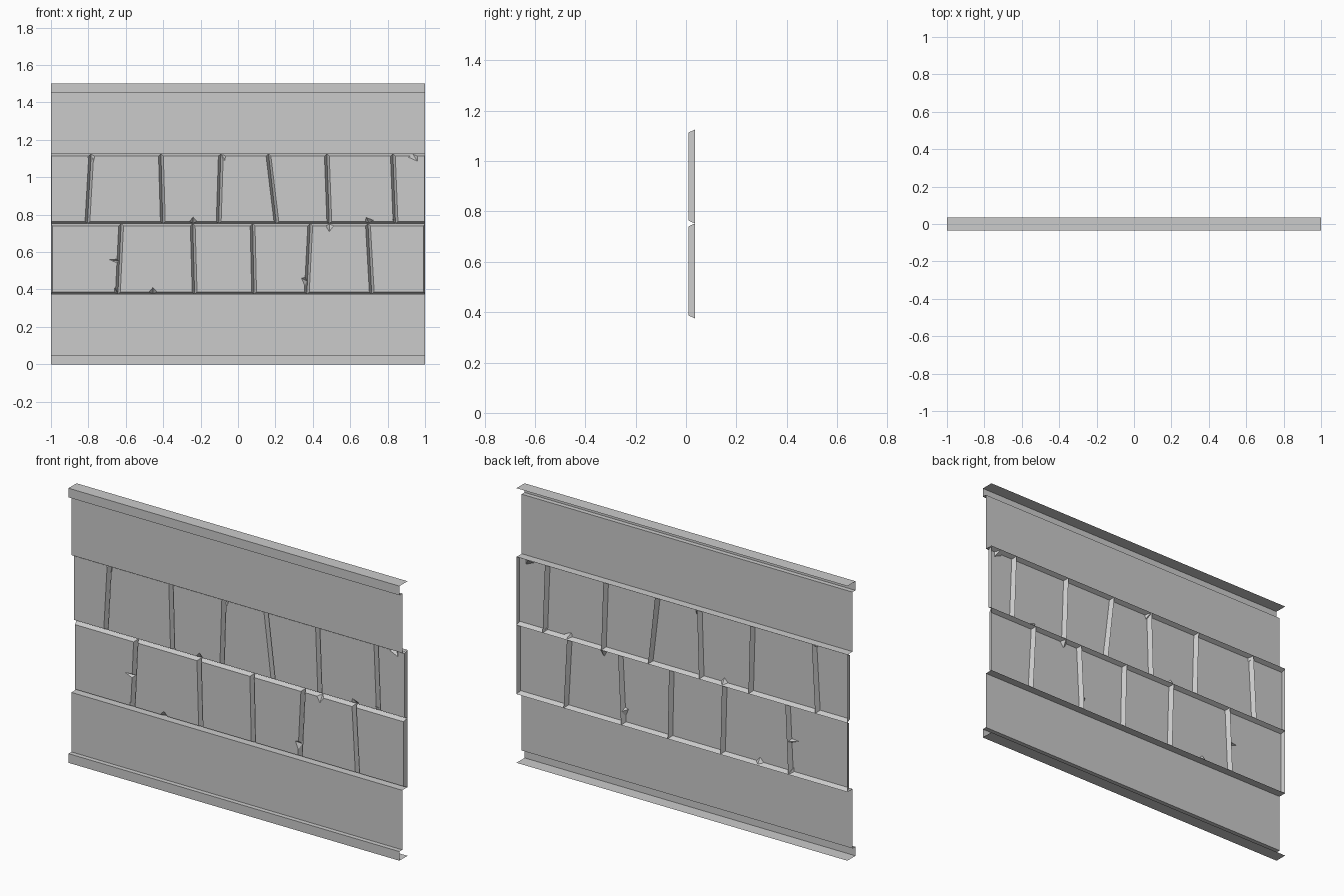
import bpy, bmesh
from mathutils import Vector

if "Cube" in bpy.data.objects:
    bpy.data.objects.remove(bpy.data.objects["Cube"])

BACK, FRONT = 0.035, 0.01      # depth of the mortar line and of the brick faces


def add_object(name, bm):
    mesh = bpy.data.meshes.new(name)
    bm.to_mesh(mesh)
    bm.free()
    obj = bpy.data.objects.new(name, mesh)
    bpy.context.collection.objects.link(obj)
    return obj


def strip(name, profile):
    """Open sheet: (y, z) profile swept across the full width."""
    bm = bmesh.new()
    rows = [[bm.verts.new((x, y, z)) for x in (-1, 1)] for y, z in profile]
    for a, b in zip(rows, rows[1:]):
        bm.faces.new((a[0], b[0], b[1], a[1]))
    return add_object(name, bm)


# Plain boards with cornice (top) and skirting (bottom), each with return ledges
board = [(BACK, 1.5), (-0.035, 1.5), (-0.035, 1.45),
         (-0.01, 1.45), (-0.01, 1.125), (BACK, 1.125)]
strip("upper_board", board)
strip("lower_board", [(y, 1.5 - z) for y, z in reversed(board)])

# Chips knocked out of brick edges: base centre, tip, half width of base
chips = [((-.24, .755), (-.24, .787), .03), ((.49, .75), (.488, .708), .03),
         ((.70, .757), (.685, .785), .03), ((.84, .765), (.855, .785), .022),
         ((.935, 1.122), (.96, 1.085), .03), ((-.632, .55), (-.69, .56), .015),
         ((-.455, .382), (-.455, .41), .028), ((-.645, .382), (-.66, .408), .022),
         ((.37, .445), (.34, .46), .032), ((-.785, 1.118), (-.77, 1.09), .025),
         ((-.085, 1.118), (-.07, 1.09), .025)]
bm = bmesh.new()
for base, tip, w in chips:
    b, t = Vector(base), Vector(tip)
    d = (t - b).normalized()
    side = Vector((-d.y, d.x)) * w
    ring = [bm.verts.new((p.x, FRONT - 0.002, p.y)) for p in (b - side, b + side, t + d * .003)]
    apex = bm.verts.new((b.x, 0.031, b.y))
    bm.faces.new(ring)
    for i in range(3):
        bm.faces.new((ring[i], ring[(i + 1) % 3], apex))
bmesh.ops.recalc_face_normals(bm, faces=bm.faces)
cutter = add_object("chip_cutter", bm)
cutter.hide_render = True


def brick(name, left, right, z0, z1, in_l, in_r, in_z=0.012):
    """Tapered block; left/right are (x at top, x at bottom). Back is left open."""
    bm = bmesh.new()
    back = [(left[1], z0), (right[1], z0), (right[0], z1), (left[0], z1)]
    sx = (in_l, -in_r, -in_r, in_l)
    sz = (in_z, in_z, -in_z, -in_z)
    vb = [bm.verts.new((x, BACK, z)) for x, z in back]
    vf = [bm.verts.new((x + sx[i], FRONT, z + sz[i])) for i, (x, z) in enumerate(back)]
    bm.faces.new(vf)
    bm.faces.new(vb[::-1])
    for i in range(4):
        j = (i + 1) % 4
        bm.faces.new((vb[i], vb[j], vf[j], vf[i]))
    bmesh.ops.recalc_face_normals(bm, faces=bm.faces)
    obj = add_object(name, bm)
    cut = obj.modifiers.new("chips", 'BOOLEAN')
    cut.operation, cut.solver, cut.object = 'DIFFERENCE', 'EXACT', cutter
    # Bake the chips, then open the back
    dg = bpy.context.evaluated_depsgraph_get()
    mesh = bpy.data.meshes.new_from_object(obj.evaluated_get(dg))
    obj.modifiers.clear()
    obj.data = mesh
    bm = bmesh.new()
    bm.from_mesh(mesh)
    gone = [f for f in bm.faces if all(v.co.y > BACK - 1e-4 for v in f.verts)]
    bmesh.ops.delete(bm, geom=gone, context='FACES')
    bm.to_mesh(mesh)
    bm.free()


# Two courses of bricks, split by slanted joints (x at top, x at bottom)
courses = {
    "upper": (.752, 1.125, .002, [(-.785, -.805), (-.412, -.402), (-.092, -.103),
                                  (.163, .205), (.475, .488), (.828, .842)]),
    "lower": (.375, .752, .008, [(-.625, -.642), (-.242, -.232), (.078, .086),
                                 (.386, .368), (.695, .715)]),
}
for course, (z0, z1, end, joints) in courses.items():
    edges = [(-1, -1)] + joints + [(1, 1)]
    last = len(edges) - 2
    for i, (l, r) in enumerate(zip(edges, edges[1:])):
        brick(f"{course}_brick_{i + 1}", l, r, z0, z1,
              end if i == 0 else .013, end if i == last else .013)

bpy.data.objects.remove(cutter)
